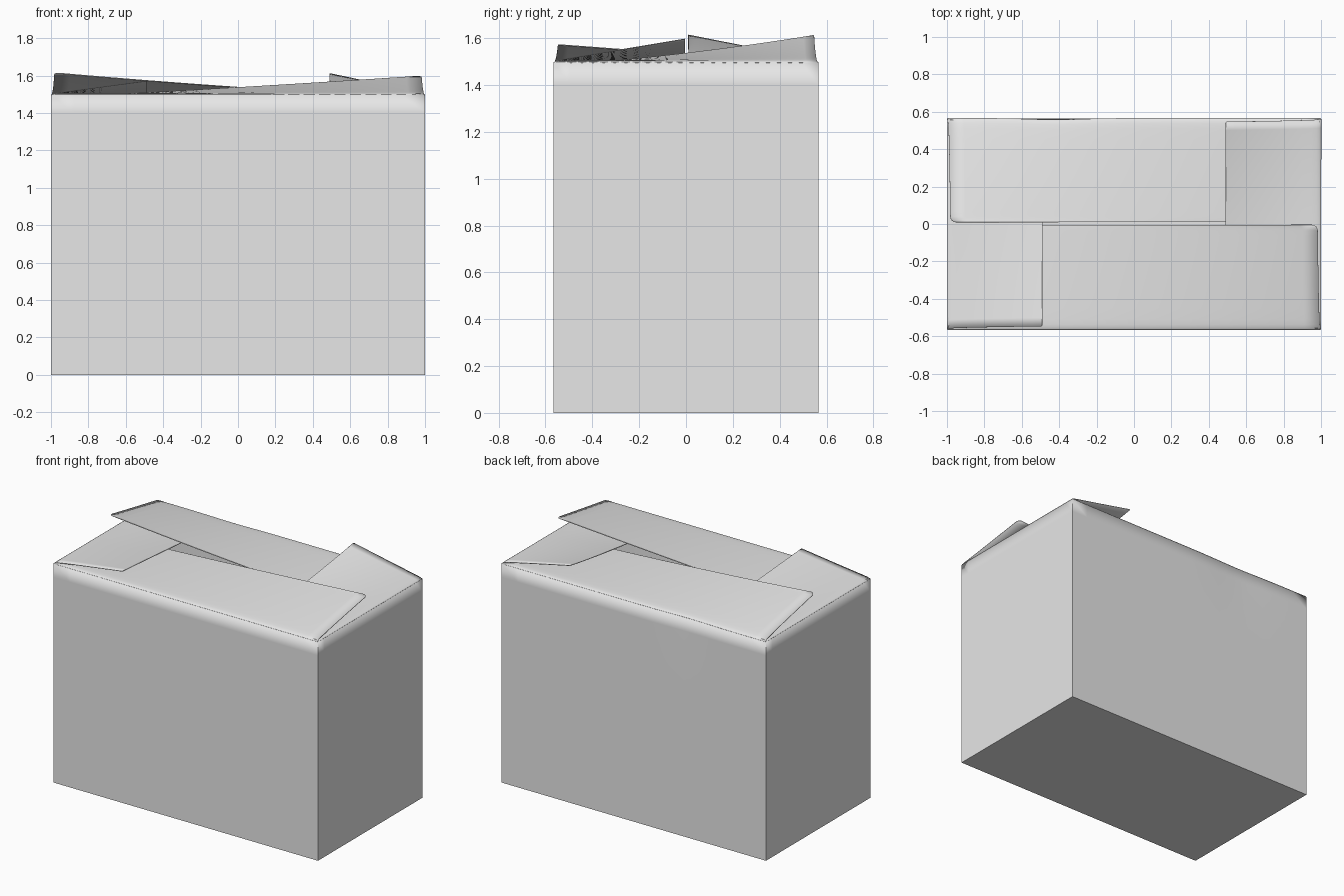
import bpy, bmesh, math
from mathutils import Matrix

if "Cube" in bpy.data.objects:
    bpy.data.objects.remove(bpy.data.objects["Cube"])

HALF_X, HALF_Y, RIM = 1.0, 0.565, 1.495

card = bpy.data.materials.new("light_grey_card")
card.use_nodes = True
GREY = (0.8, 0.8, 0.8, 1)
card.diffuse_color = GREY
card.node_tree.nodes["Principled BSDF"].inputs["Base Color"].default_value = GREY


def dent(co):
    """Shallow dent along the upper edge of the back wall."""
    side = max(0, (co.y - 0.5) / (HALF_Y - 0.5))
    height = min(1, max(0, (co.z - 0.8) / 0.7))
    co.y -= 0.008 * side * height ** 2 * math.exp(-((co.x + 0.42) / 0.2) ** 2)


def finish(name, bm, thickness, offset):
    for v in bm.verts:
        dent(v.co)
    bmesh.ops.recalc_face_normals(bm, faces=bm.faces)
    if bm.faces and name != "box_body" and sum(f.normal.z for f in bm.faces) < 0:
        bmesh.ops.reverse_faces(bm, faces=bm.faces)
    mesh = bpy.data.meshes.new(name)
    bm.to_mesh(mesh)
    bm.free()
    mesh.materials.append(card)
    obj = bpy.data.objects.new(name, mesh)
    bpy.context.collection.objects.link(obj)
    solid = obj.modifiers.new("card_thickness", "SOLIDIFY")
    solid.thickness, solid.offset = thickness, offset
    bpy.ops.object.select_all(action="DESELECT")
    obj.select_set(True)
    bpy.context.view_layer.objects.active = obj
    bpy.ops.object.shade_smooth_by_angle(angle=math.radians(40))
    return obj


# Open-topped body
body = bmesh.new()
bmesh.ops.create_cube(body, size=1)
bmesh.ops.subdivide_edges(body, edges=body.edges[:], cuts=15, use_grid_fill=True)
top = [f for f in body.faces if f.calc_center_median().z > 0.499]
bmesh.ops.delete(body, geom=top, context="FACES")
for v in body.verts:
    v.co = (v.co.x * 2 * HALF_X, v.co.y * 2 * HALF_Y, (v.co.z + 0.5) * RIM)
finish("box_body", body, 0.008, -1)


def flap(name, turn, half, reach, depth, heights, radius):
    """Twisted flap: hinged on one wall, free edge rising from low to high."""
    low, mid, high = heights
    rows = [0, 0.01, 0.025, 0.05, 0.1] + [0.2 + 0.1 * i for i in range(8)]
    rows += [1 - radius / depth * (1 - math.sin(i * math.pi / 12)) for i in range(7)]
    rows = sorted(set(round(u, 4) for u in rows))
    columns = 24
    bm = bmesh.new()
    spin = Matrix.Rotation(math.radians(turn), 3, "Z")
    grid = []
    for u in rows:
        past = min(radius, max(0, u * depth - depth + radius))
        corner = radius - math.sqrt(radius ** 2 - past ** 2)
        width = half - 0.004 - 0.014 * math.sqrt(u) - corner
        line = []
        for i in range(columns + 1):
            s = 2 * i / columns - 1
            lift = mid + (high - low) / 2 * s + ((high + low) / 2 - mid) * s * s
            fold = 0.008 * (1 - math.exp(-u * depth / 0.012))
            line.append(bm.verts.new(spin @ Matrix.Translation(
                (s * width, u * depth - reach, RIM + fold + lift * u)).translation))
        grid.append(line)
    for a, b in zip(grid, grid[1:]):
        for i in range(columns):
            bm.faces.new((a[i], a[i + 1], b[i + 1], b[i]))
    finish(name, bm, 0.004, 0)


# Four flaps, each tucked under one neighbour and over the other
flap("front_flap", 0, HALF_X, HALF_Y, 0.56, (-0.02, 0.033, 0.093), 0.03)
flap("left_flap", 90, HALF_Y, HALF_X, 0.51, (-0.02, 0.032, 0.108), 0.008)
flap("back_flap", 180, HALF_X, HALF_Y, 0.555, (-0.02, 0.035, 0.11), 0.03)
flap("right_flap", 270, HALF_Y, HALF_X, 0.51, (-0.015, 0.028, 0.069), 0.008)
